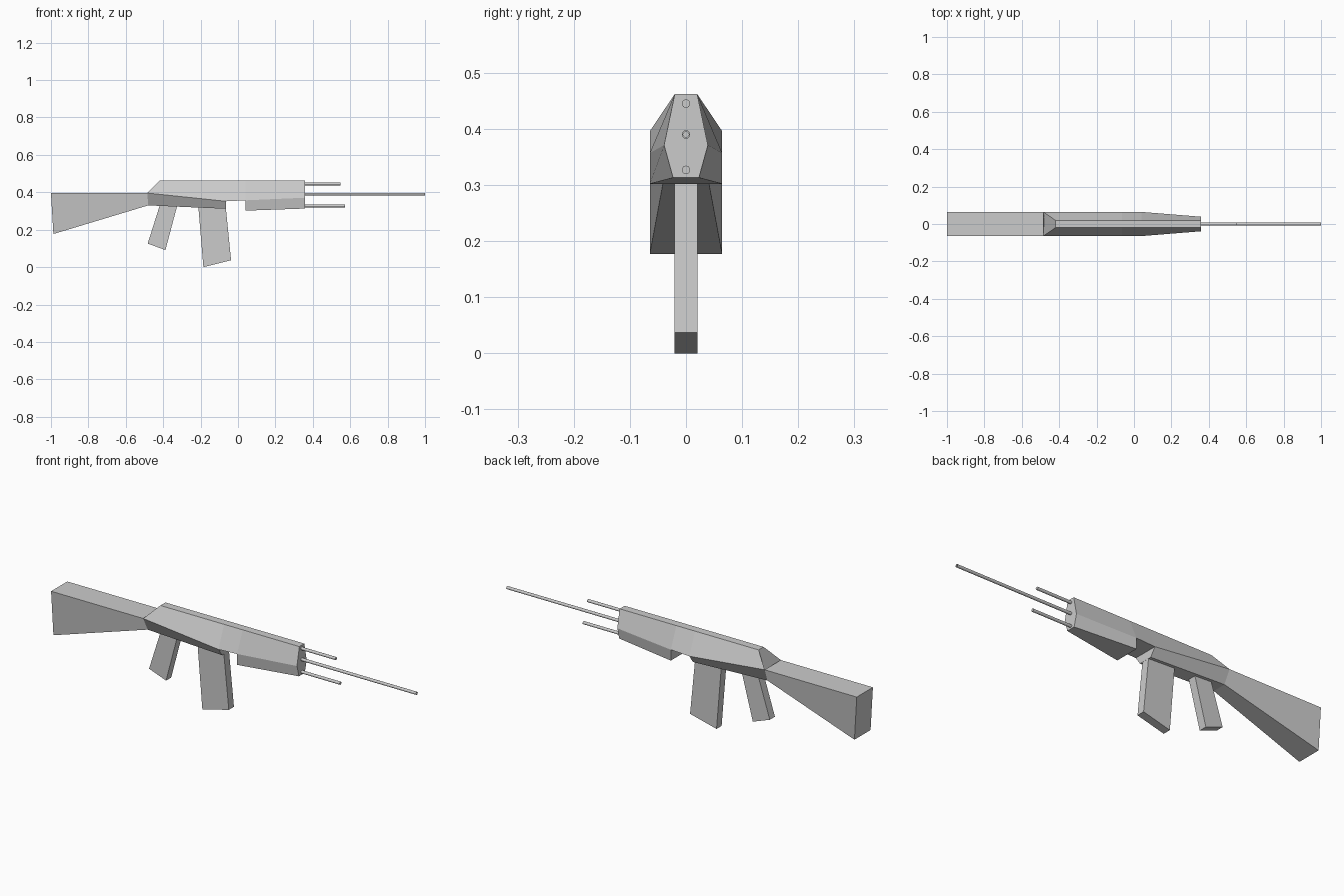
import bpy, bmesh
from math import pi, cos, sin

if "Cube" in bpy.data.objects:
    bpy.data.objects.remove(bpy.data.objects["Cube"])


def loft(name, rings, close=False):
    """Skin rings of points; cap the ends, or join the last ring to the first."""
    bm = bmesh.new()
    vs = [[bm.verts.new(p) for p in ring] for ring in rings]
    n = len(vs[0])
    pairs = list(zip(vs, vs[1:]))
    if close:
        pairs.append((vs[-1], vs[0]))
    else:
        bm.faces.new(vs[0][::-1])
        bm.faces.new(vs[-1])
    for a, b in pairs:
        for i in range(n):
            j = (i + 1) % n
            bm.faces.new((a[i], a[j], b[j], b[i]))
    bmesh.ops.remove_doubles(bm, verts=bm.verts, dist=0.0003)
    bmesh.ops.recalc_face_normals(bm, faces=bm.faces)
    mesh = bpy.data.meshes.new(name)
    bm.to_mesh(mesh)
    bm.free()
    obj = bpy.data.objects.new(name, mesh)
    bpy.context.collection.objects.link(obj)
    return obj


def section(*half):
    """Mirror (x, half width, z) points, listed top to bottom, across y = 0."""
    return [(x, y, z) for x, y, z in half] + [(x, -y, z) for x, y, z in reversed(half)]


def slab(name, profile, w):
    return loft(name, [[(x, y, z) for x, z in profile] for y in (-w, w)])


def circle(x, z, r, n=16):
    return [(x, r * cos(2 * pi * i / n), z + r * sin(2 * pi * i / n)) for i in range(n)]


W = 0.0645

# Faceted receiver with a stepped notch ahead of the magazine
loft("receiver", [
    section((-0.42, 0.02, 0.462), (-0.485, W, 0.396), (-0.48, 0.036, 0.33)),
    section((-0.064, 0.02, 0.462), (-0.064, W, 0.352), (-0.064, 0.036, 0.312)),
    section((-0.064, 0.02, 0.462), (-0.064, W, 0.352), (-0.064, W, 0.352)),
    section((0.04, 0.02, 0.462), (0.04, W, 0.357), (0.04, W, 0.357)),
    section((0.04, 0.02, 0.462), (0.04, W, 0.357), (0.04, W, 0.302)),
    section((0.357, 0.02, 0.462), (0.357, 0.039, 0.371), (0.357, 0.023, 0.313)),
])

# Shoulder stock, flaring toward the back
loft("stock", [
    section((-1.0, W, 0.396), (-0.987, W, 0.177)),
    section((-0.485, W, 0.396), (-0.48, 0.036, 0.33)),
])

# Grip and magazine, tops buried in the receiver
slab("pistol_grip", [(-0.483, 0.126), (-0.388, 0.091), (-0.322, 0.34), (-0.415, 0.34)], 0.0205)
slab("magazine", [(-0.185, 0.0), (-0.037, 0.037), (-0.067, 0.335), (-0.213, 0.335)], 0.0205)

# Short rods above and below the barrel
for name, z, end in (("upper_rod", 0.445, 0.548), ("lower_rod", 0.327, 0.573)):
    loft(name, [circle(0.34, z, 0.0075), circle(end, z, 0.0075)])

# Hollow main barrel
loft("barrel", [circle(0.34, 0.39, 0.0075), circle(1.0, 0.39, 0.0075),
                circle(1.0, 0.39, 0.005), circle(0.34, 0.39, 0.005)], close=True)
